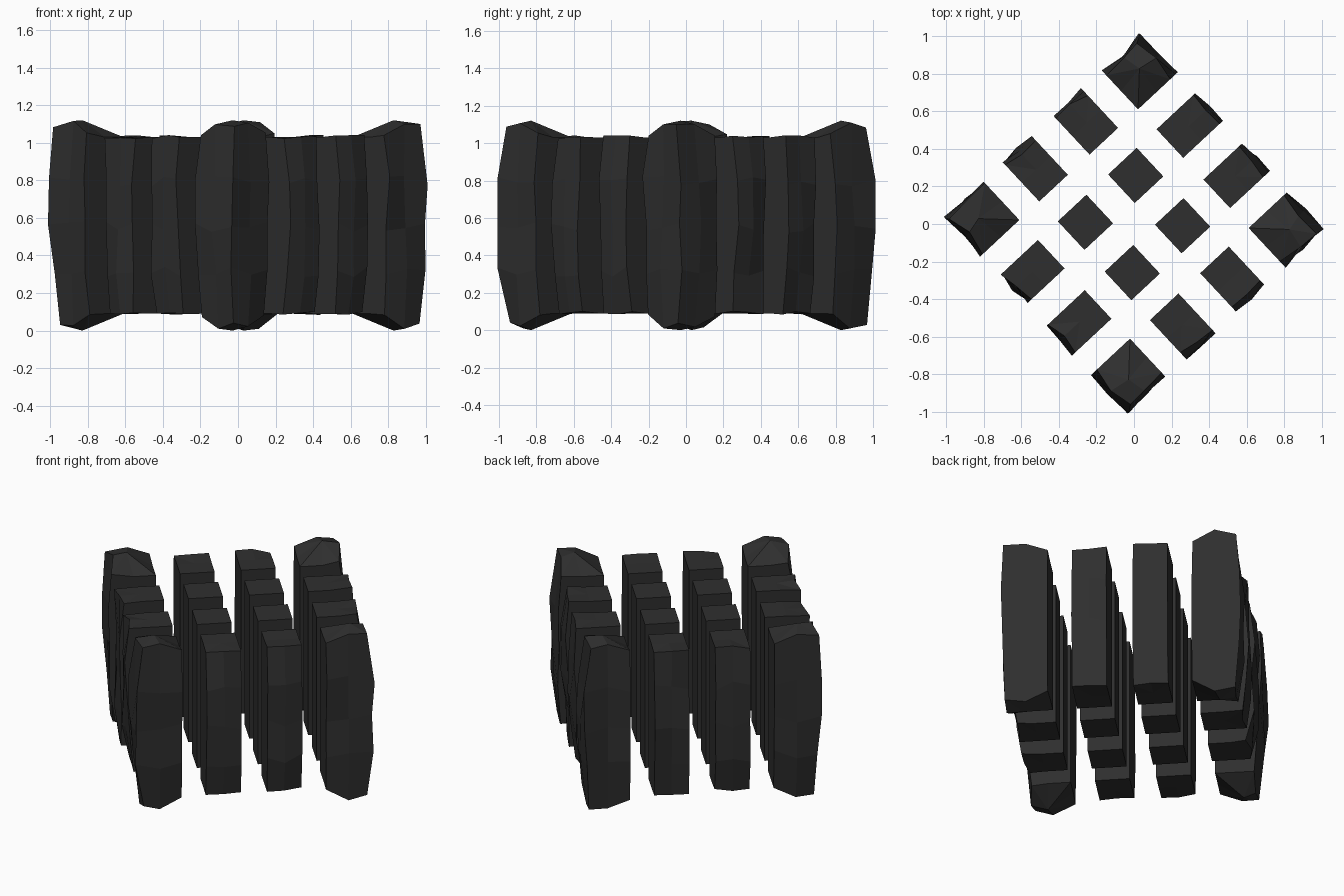
import bpy, bmesh, math, random
from mathutils import Matrix

if "Cube" in bpy.data.objects:
    bpy.data.objects.remove(bpy.data.objects["Cube"])

random.seed(4)
ANGLE = math.radians(43)
Z0, Z1 = 0.097, 1.037
RING = [(-1, -1), (0, -1), (1, -1), (1, 0), (1, 1), (0, 1), (-1, 1), (-1, 0)]
LEVELS = [0.0, 0.24, 0.49, 0.75, 1.0]
BULGE = [-0.025, 0.0, 0.008, 0.004, -0.015]

mat = bpy.data.materials.new("dark_stone")
mat.diffuse_color = (0.028, 0.028, 0.028, 1)
mat.use_nodes = True
mat.node_tree.nodes["Principled BSDF"].inputs["Base Color"].default_value = mat.diffuse_color


def span(i):
    """Near and far distance of a lattice row from the centre, plus its side."""
    side = 1 if i > 1 else -1
    outer = i in (0, 3)
    return side, outer, (0.432 if outer else 0.079), (0.70 if outer else 0.287)


def column(name, i, j):
    su, ou, u0, u1 = span(i)
    sv, ov, v0, v1 = span(j)
    corner = ou and ov
    bm = bmesh.new()
    levels = list(range(5)) if (ou or ov) else [0, 4]
    rings = []
    for k in levels:
        end = {0: -1, 4: 1}.get(k, 0)
        ring = []
        for s, t in RING:
            u = u0 + (u1 - u0) * (s + 1) / 2
            v = v0 + (v1 - v0) * (t + 1) / 2
            z = Z0 + (Z1 - Z0) * LEVELS[k]
            rough_u, rough_v = ou and s == 1, ov and t == 1
            # Broken rock surface on outward-facing sides only
            if rough_u:
                u += BULGE[k] + random.uniform(-0.018, 0.018)
            if rough_v:
                v += BULGE[k] + random.uniform(-0.018, 0.018)
            if rough_u or rough_v:
                z += random.uniform(-0.008, 0.012) if end else random.uniform(-0.03, 0.03)
            # Raised, faceted ends on the four corner columns
            if corner and end:
                if s == 1 and t == 1:
                    z += end * 0.06
                elif s + t == 1:
                    z += end * 0.075
                elif s + t == 0:
                    z += end * 0.012
            ring.append(bm.verts.new((su * u, sv * v, z)))
        rings.append(ring)
    for a, b in zip(rings, rings[1:]):
        for n in range(8):
            m = (n + 1) % 8
            bm.faces.new((a[n], a[m], b[m], b[n]))
    # Caps fan out from a centre point
    for ring, end, z in ((rings[0], -1, Z0), (rings[-1], 1, Z1)):
        lift = 0.09 if corner else 0
        off = 0.02 if corner else 0
        c = bm.verts.new((su * ((u0 + u1) / 2 + off), sv * ((v0 + v1) / 2 + off), z + end * lift))
        for n in range(8):
            bm.faces.new((ring[n], ring[(n + 1) % 8], c))
    bmesh.ops.recalc_face_normals(bm, faces=bm.faces)
    bmesh.ops.dissolve_limit(bm, angle_limit=0.02, verts=bm.verts, edges=bm.edges)
    bm.transform(Matrix.Rotation(ANGLE, 4, 'Z'))
    me = bpy.data.meshes.new(name)
    bm.to_mesh(me)
    bm.free()
    me.materials.append(mat)
    ob = bpy.data.objects.new(name, me)
    bpy.context.collection.objects.link(ob)
    return ob


# Four by four lattice of stone columns
columns = []
for i in range(4):
    for j in range(4):
        kind = ("inner", "edge", "corner")[(i in (0, 3)) + (j in (0, 3))]
        columns.append(column(f"{kind}_column_{i}_{j}", i, j))

# Stand the block on the ground
low = min(v.co.z for ob in columns for v in ob.data.vertices)
for ob in columns:
    ob.data.transform(Matrix.Translation((0, 0, -low)))
